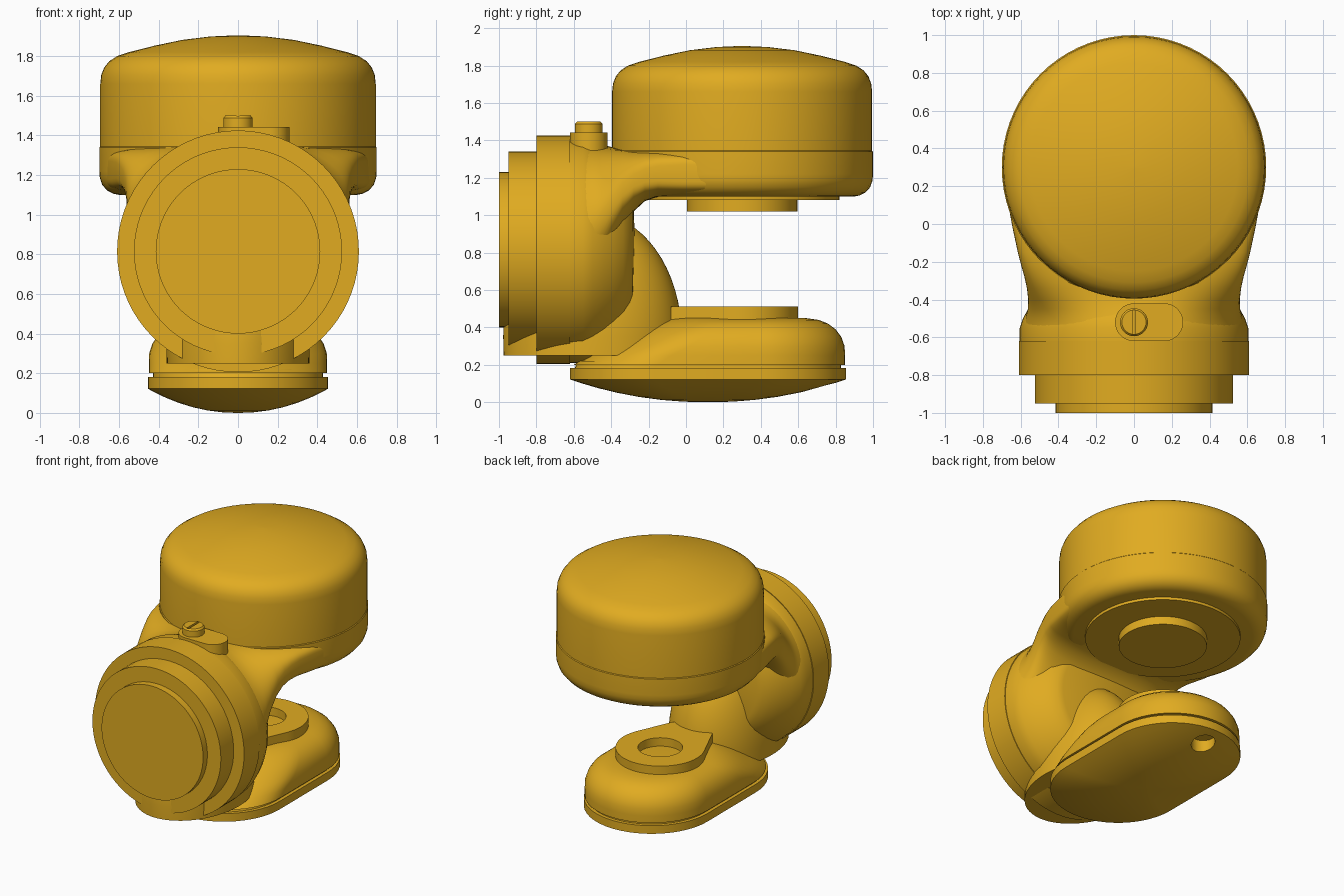
import bpy, bmesh, math
from math import sin, cos, pi, radians

if "Cube" in bpy.data.objects:
    bpy.data.objects.remove(bpy.data.objects["Cube"])

mat = bpy.data.materials.new("amber_paint")
mat.diffuse_color = (0.75, 0.41, 0.015, 1)
mat.use_nodes = True
mat.node_tree.nodes["Principled BSDF"].inputs["Base Color"].default_value = mat.diffuse_color


def loft(name, rings, angle=35):
    """Skin a list of equal-length closed rings and cap both ends."""
    bm = bmesh.new()
    rows = [[bm.verts.new(p) for p in ring] for ring in rings]
    n = len(rows[0])
    for a, b in zip(rows, rows[1:]):
        for i in range(n):
            j = (i + 1) % n
            bm.faces.new((a[i], a[j], b[j], b[i]))
    bm.faces.new(rows[0])
    bm.faces.new(rows[-1])
    bmesh.ops.recalc_face_normals(bm, faces=bm.faces)
    me = bpy.data.meshes.new(name)
    bm.to_mesh(me)
    bm.free()
    ob = bpy.data.objects.new(name, me)
    bpy.context.collection.objects.link(ob)
    me.materials.append(mat)
    smooth(ob, angle)
    return ob


def smooth(ob, angle=35):
    bpy.ops.object.select_all(action='DESELECT')
    bpy.context.view_layer.objects.active = ob
    ob.select_set(True)
    bpy.ops.object.shade_smooth_by_angle(angle=radians(angle))


def lathe(name, profile, center, axis='Z', sx=1, sy=1, n=72):
    """Revolve (radius, height) pairs about a vertical or a y axis."""
    cx, cy, cz = center
    rings = []
    for r, h in profile:
        ring = []
        for k in range(n):
            u, v = sx * r * cos(2 * pi * k / n), sy * r * sin(2 * pi * k / n)
            ring.append((cx + u, cy + v, cz + h) if axis == 'Z' else (cx + u, cy + h, cz + v))
        rings.append(ring)
    return loft(name, rings)


def stadium(z, y0, y1, r, n=24):
    """Long rounded outline running along y."""
    pts = [(r * cos(pi * k / n), y1 - r + r * sin(pi * k / n), z) for k in range(n + 1)]
    return pts + [(-r * cos(pi * k / n), y0 + r - r * sin(pi * k / n), z) for k in range(n + 1)]


def cut(ob, cutter):
    m = ob.modifiers.new("cut", 'BOOLEAN')
    m.operation = 'DIFFERENCE'
    m.solver = 'EXACT'
    m.object = cutter
    bpy.context.view_layer.objects.active = ob
    bpy.ops.object.modifier_apply(modifier=m.name)
    bpy.data.objects.remove(cutter, do_unlink=True)
    smooth(ob)


# Upper drum with domed lid
lathe("drum_base", [(.01, 1.1), (.6, 1.1), (.63, 1.106), (.66, 1.122), (.685, 1.15),
                    (.697, 1.185), (.7, 1.22), (.7, 1.34), (.694, 1.346), (.01, 1.346)], (0, .3, 0))
lathe("drum_lid", [(.01, 1.34), (.695, 1.34), (.695, 1.66), (.69, 1.705), (.675, 1.743), (.65, 1.774),
                   (.61, 1.8), (.55, 1.82), (.42, 1.853), (.28, 1.882), (.14, 1.899), (.01, 1.905)],
      (0, .3, 0))
lathe("drum_underside_plate", [(.01, 1.2), (.52, 1.2), (.52, 1.08), (.01, 1.08)], (0, .3, 0))
lathe("upper_bearing", [(.01, 1.2), (.295, 1.2), (.295, 1.02), (.01, 1.02)], (0, .3, 0))

# Stepped mounting flange
hub = (0, 0, .815)
lathe("flange", [(.01, -1), (.415, -1), (.415, -.95), (.525, -.95), (.525, -.8),
                 (.61, -.8), (.61, -.62), (.01, -.62)], hub, 'Y')
lathe("flange_neck", [(.01, -.64), (.605, -.64), (.605, -.55), (.588, -.5), (.555, -.44), (.515, -.385),
                      (.47, -.335), (.42, -.3), (.38, -.285), (.01, -.272)], hub, 'Y')

# Upper arm blending from round neck into flat slab under the drum
# (y, half width, top, bottom, squareness)
stations = [(-.63, .6, 1.42, .21, 2), (-.55, .595, 1.412, .25, 2), (-.5, .575, 1.395, .4, 2.05),
            (-.45, .562, 1.378, .58, 2.2), (-.4, .56, 1.365, .75, 2.4), (-.34, .567, 1.357, .92, 2.8),
            (-.28, .58, 1.352, 1.02, 3.2), (-.22, .597, 1.35, 1.075, 3.8), (-.15, .615, 1.35, 1.098, 4.4),
            (-.02, .643, 1.35, 1.1, 5), (.1, .665, 1.348, 1.1, 5), (.25, .68, 1.345, 1.105, 5)]


def section(y, w, top, bot, e, n=80):
    pts = []
    for k in range(n):
        c, s = cos(2 * pi * k / n), sin(2 * pi * k / n)
        pts.append((w * math.copysign(abs(c) ** (2 / e), c), y,
                    (top + bot) / 2 + (top - bot) / 2 * math.copysign(abs(s) ** (2 / e), s)))
    return pts


loft("upper_arm", [section(*s) for s in stations])

# Rounded web joining neck and lower arm
lathe("lower_web", [(1, -.1)] + [(cos(a * pi / 32) + .005, .66 * sin(a * pi / 32)) for a in range(17)],
      (0, -.5, .35), sx=.36, sy=.475)

# Lower arm body
loft("lower_arm", [stadium(*s) for s in [
    (.2, -.6, .85, .45), (.25, -.53, .85, .45), (.3, -.43, .848, .448), (.35, -.34, .83, .432),
    (.39, -.26, .8, .404), (.42, -.19, .76, .365), (.44, -.13, .71, .315), (.45, -.09, .64, .25)]])
loft("seam_groove", [stadium(.17, -.6, .83, .43), stadium(.22, -.58, .83, .43)])

# Domed bottom cover with access hole
cover_rings = [stadium(.182, -.62, .855, .455), stadium(.122, -.62, .855, .455)]
for s in (.92, .8, .66, .5, .34, .18, .02):
    cover_rings.append(stadium(.122 * s ** 2.1 if s > .02 else 0, .117 - .7375 * s, .117 + .7375 * s, .455 * s))
cover = loft("bottom_cover", cover_rings)
cut(cover, lathe("hole_cutter", [(.08, -.1), (.08, .15)], (0, .72, 0), n=32))

# Lower bearing boss: disc with a tapered, square-ended tail
boss_outline = [(.3 * cos(a), .3 + .3 * sin(a)) for a in
                [-.417 + (pi + .834) * k / 48 for k in range(49)]] + [(-.16, -.08), (.16, -.08)]
boss = loft("lower_bearing_boss", [[(x, y, z) for x, y in boss_outline] for z in (.4, .512)])
cut(boss, lathe("bore_cutter", [(.15, .3), (.15, .6)], (0, .3, 0), n=48))

# Oil cap: oblong pad and slotted plug
pad = [[(.08 + y, -.52 + x, z) for x, y, z in stadium(z, -.18, .18, .1)] for z in (1.33, 1.443)]
loft("plug_pad", pad)
plug = lathe("slotted_plug", [(.01, 1.42), (.074, 1.42), (.074, 1.488), (.064, 1.5), (.01, 1.5)],
             (0, -.52, 0), n=40)
cut(plug, loft("slot_cutter", [[(-.008, y, z), (.008, y, z), (.008, y, z + .1), (-.008, y, z + .1)]
                               for y, z in ((-.585, 1.48), (-.455, 1.48))]))
